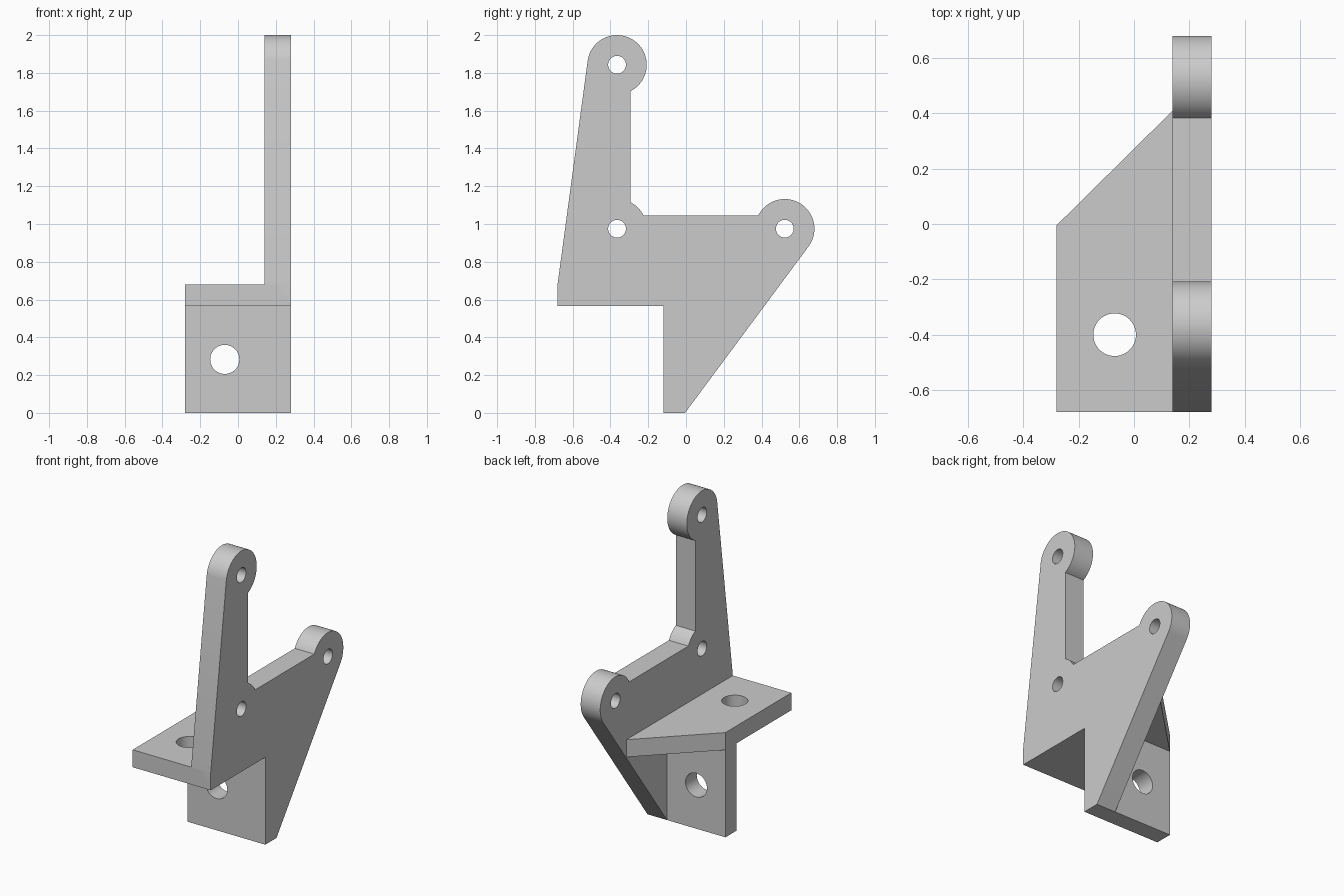
import bpy, bmesh
from math import cos, sin, pi, radians, atan2, acos, hypot, asin
from mathutils import Matrix, Vector

cube = bpy.data.objects.get("Cube")
if cube:
    bpy.data.objects.remove(cube, do_unlink=True)

grey = bpy.data.materials.new("plain grey")
grey.use_nodes = True
colour = (0.6, 0.6, 0.6, 1)
grey.diffuse_color = colour
grey.node_tree.nodes["Principled BSDF"].inputs["Base Color"].default_value = colour


def prism(name, points, axis, low, high):
    """Extrude a 2D outline along x (points are y, z) or z (points are x, y)."""
    bm = bmesh.new()
    place = (lambda a, b: (low, a, b)) if axis == "x" else (lambda a, b: (a, b, low))
    face = bm.faces.new([bm.verts.new(place(a, b)) for a, b in points])
    move = Vector((high - low, 0, 0) if axis == "x" else (0, 0, high - low))
    out = bmesh.ops.extrude_face_region(bm, geom=[face])
    bmesh.ops.translate(bm, vec=move,
                        verts=[v for v in out["geom"] if isinstance(v, bmesh.types.BMVert)])
    bmesh.ops.recalc_face_normals(bm, faces=bm.faces)
    mesh = bpy.data.meshes.new(name)
    bm.to_mesh(mesh)
    bm.free()
    mesh.materials.append(grey)
    ob = bpy.data.objects.new(name, mesh)
    bpy.context.collection.objects.link(ob)
    return ob


def arc(centre, r, start, end, steps):
    angles = [start + (end - start) * i / steps for i in range(steps + 1)]
    return [(centre[0] + r * cos(a), centre[1] + r * sin(a)) for a in angles]


def tangent(centre, r, p, side):
    """Angle on the circle where the line from p touches it."""
    dx, dy = p[0] - centre[0], p[1] - centre[1]
    return atan2(dy, dx) + side * acos(r / hypot(dx, dy))


def combine(target, tool, operation):
    mod = target.modifiers.new(operation.lower(), "BOOLEAN")
    mod.operation, mod.solver, mod.object = operation, "EXACT", tool
    bpy.context.view_layer.objects.active = target
    bpy.ops.object.modifier_apply(modifier=mod.name)
    bpy.data.objects.remove(tool, do_unlink=True)


def drill(target, centre, r, axis):
    bpy.ops.mesh.primitive_cylinder_add(vertices=48, radius=r, depth=0.6, location=centre)
    tool = bpy.context.object
    tool.name, tool.hide_render = "hole_cutter", True
    tool.data.materials.append(grey)
    if axis != "z":
        tool.data.transform(Matrix.Rotation(pi / 2, 4, "Y" if axis == "x" else "X"))
    combine(target, tool, "DIFFERENCE")


# Side plate outline with rounded bosses at the three pivots
R, INSET = 0.157, 0.07
left, right, inner = -0.28, 0.28, 0.14
front, step, heel = -0.68, -0.12, -0.005
shelf_low, shelf_top = 0.567, 0.68
top_boss, corner_boss, back_boss = (-0.365, 1.843), (-0.365, 0.975), (0.523, 0.975)
notch = asin(INSET / R)
top_start = tangent(top_boss, R, (front, shelf_top), -1) + 2 * pi
back_end = tangent(back_boss, R, (heel, 0), 1)
outline = [(front, shelf_low), (front, shelf_top)]
outline += arc(top_boss, R, top_start, notch - pi / 2, 48)
outline += arc(corner_boss, R, pi / 2 - notch, notch, 10)
outline += arc(back_boss, R, pi - notch, back_end, 40)
outline += [(heel, 0), (step, 0), (step, shelf_low)]
bracket = prism("bracket", outline, "x", inner, right)

# Shelf with a diagonal back edge, and the mounting tab below it
overlap = 0.2
shelf = prism("shelf", [(left, front), (overlap, front), (overlap, 0.41),
                        (inner, 0.41), (left, heel)], "z", shelf_low, shelf_top)
tab = prism("mounting_tab", [(left, step), (overlap, step), (overlap, heel),
                             (left, heel)], "z", 0, shelf_low + 0.05)
# Trim the tab's hidden end to the sloping edge of the plate
combine(shelf, tab, "UNION")
combine(bracket, shelf, "UNION")

# Pivot holes and the two mounting holes
for y, z in (top_boss, corner_boss, back_boss):
    drill(bracket, (0.21, y, z), 0.047, "x")
drill(bracket, (-0.07, -0.4, shelf_low), 0.077, "z")
drill(bracket, (-0.07, step, 0.283), 0.077, "y")

bpy.ops.object.select_all(action="DESELECT")
bracket.select_set(True)
bpy.context.view_layer.objects.active = bracket
bpy.ops.object.shade_smooth_by_angle(angle=radians(30))
